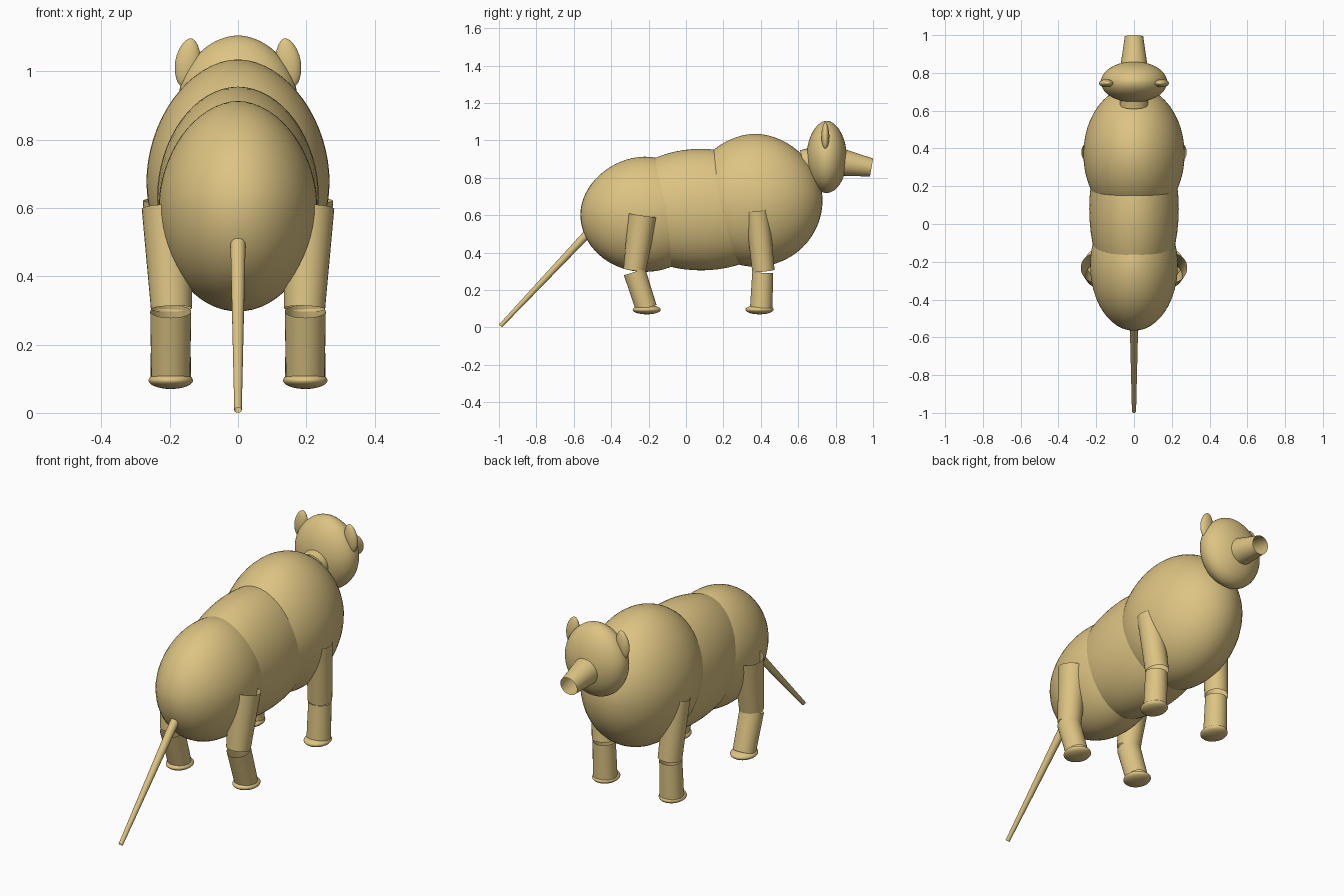
import bpy
import bmesh
import math
from mathutils import Vector, Matrix

if "Cube" in bpy.data.objects:
    bpy.data.objects.remove(bpy.data.objects["Cube"])

tan = bpy.data.materials.new("tan")
tan.use_nodes = True
COLOUR = (0.72, 0.55, 0.225, 1)
tan.diffuse_color = COLOUR
tan.node_tree.nodes["Principled BSDF"].inputs["Base Color"].default_value = COLOUR


def finish(name, bm):
    mesh = bpy.data.meshes.new(name)
    bmesh.ops.recalc_face_normals(bm, faces=bm.faces)
    for f in bm.faces:
        f.smooth = True
    bm.to_mesh(mesh)
    bm.free()
    mesh.materials.append(tan)
    obj = bpy.data.objects.new(name, mesh)
    bpy.context.collection.objects.link(obj)
    return obj


def blob(name, centre, radii, peak=2.0, roll=0.0):
    """Ellipsoid; a peak below 2 gives the crown a slight point."""
    bm = bmesh.new()
    bmesh.ops.create_uvsphere(bm, u_segments=48, v_segments=32, radius=1)
    for v in bm.verts:
        if v.co.z > 0:
            flat = min(1, v.co.xy.length)
            v.co.z = max(0, 1 - flat ** peak) ** (1 / peak)
    turn = Matrix.Rotation(roll, 4, 'Y')
    bm.transform(Matrix.Translation(centre) @ turn @ Matrix.Diagonal((*radii, 1)))
    return finish(name, bm)


def tube(name, start, end, r1, r2):
    """Open tapered tube between two points."""
    a, b = Vector(start), Vector(end)
    bm = bmesh.new()
    bmesh.ops.create_cone(bm, cap_ends=False, segments=32, radius1=r1,
                          radius2=r2, depth=(b - a).length)
    turn = (b - a).to_track_quat('Z', 'Y').to_matrix().to_4x4()
    bm.transform(Matrix.Translation((a + b) / 2) @ turn)
    return finish(name, bm)


# Body
blob("rump", (0, -0.22, 0.605), (0.232, 0.345, 0.308), 1.88)
blob("belly", (0, 0.08, 0.63), (0.237, 0.48, 0.325), 1.95)
blob("chest", (0, 0.37, 0.68), (0.268, 0.36, 0.355), 1.88)

# Head, neck, snout and tail
blob("head", (0, 0.752, 0.912), (0.175, 0.108, 0.193), 1.88)
tube("neck", (0, 0.63, 0.875), (0, 0.75, 0.91), 0.075, 0.07)
tube("snout", (0, 0.82, 0.885), (0, 0.992, 0.855), 0.074, 0.049)
tube("tail", (0, -0.5, 0.53), (0, -0.992, 0.008), 0.023, 0.011)

# Ears and legs on both sides
for side, s in (("left", 1), ("right", -1)):
    blob(side + "_ear", (s * 0.147, 0.745, 1.024), (0.037, 0.021, 0.073),
         1.8, s * math.radians(-8))
    tube(side + "_hind_thigh", (s * 0.205, -0.232, 0.6), (s * 0.195, -0.275, 0.305), 0.077, 0.06)
    tube(side + "_hind_shin", (s * 0.197, -0.275, 0.297), (s * 0.197, -0.212, 0.103), 0.06, 0.057)
    blob(side + "_hind_foot", (s * 0.197, -0.21, 0.095), (0.065, 0.075, 0.025))
    tube(side + "_fore_upper", (s * 0.215, 0.38, 0.625), (s * 0.195, 0.414, 0.302), 0.064, 0.06)
    tube(side + "_fore_shin", (s * 0.197, 0.41, 0.292), (s * 0.197, 0.402, 0.1), 0.056, 0.06)
    blob(side + "_fore_foot", (s * 0.197, 0.393, 0.095), (0.065, 0.075, 0.025))
